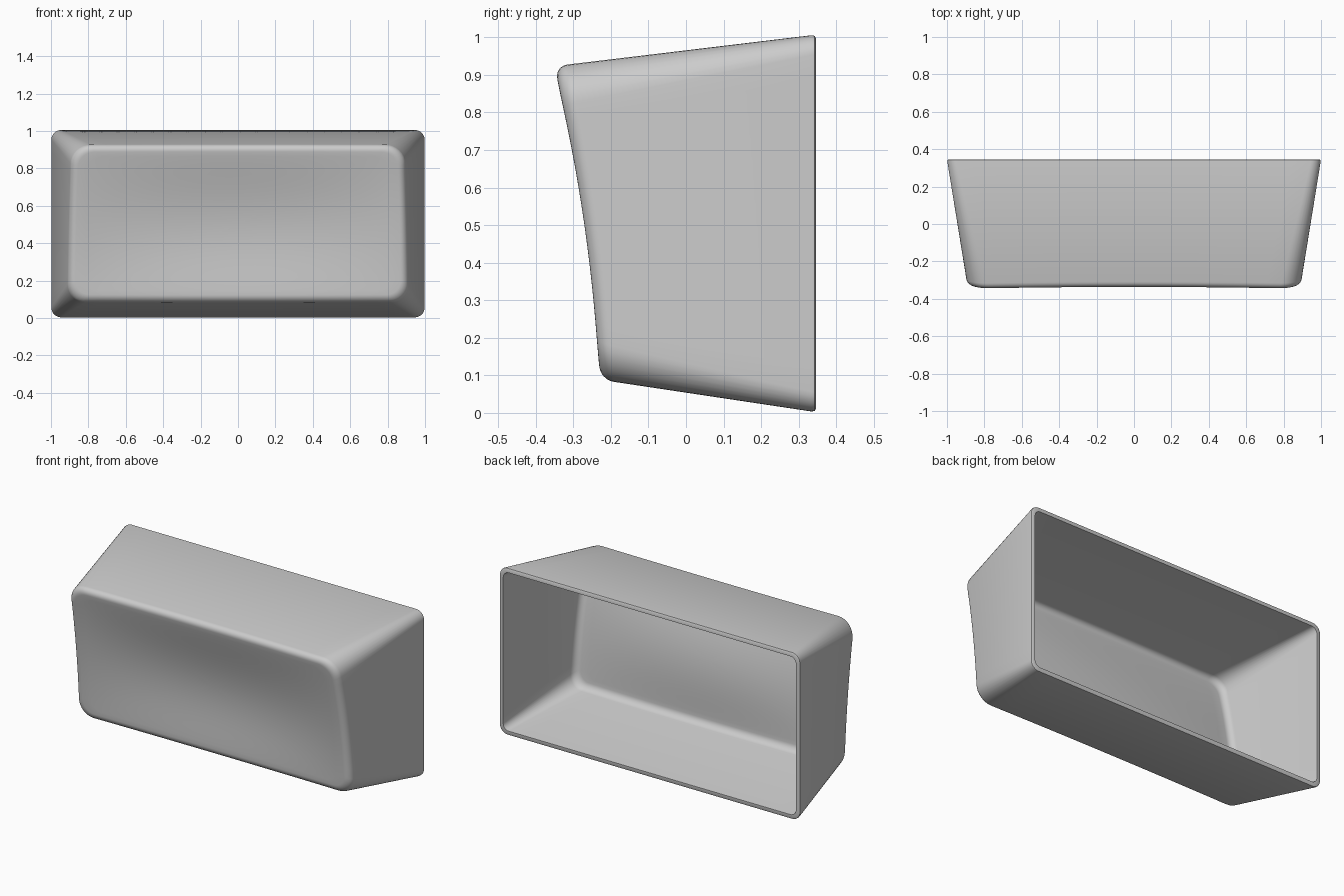
import bpy, bmesh, math

if "Cube" in bpy.data.objects:
    bpy.data.objects.remove(bpy.data.objects["Cube"])

BACK = 0.346      # y of the open rim
WALL = 0.027      # shell thickness
FILLET = 0.036    # rounding of the front edge


def dish(x, z):
    """y of the sloped front face, scooped deeper towards its middle"""
    v = (z - 0.5) / 0.42
    bowl = max(0, 1 - v * v) ** 2 * max(0, 1 - (x / 0.88) ** 2)
    return (-0.291 - 0.061 * v + 0.019 * (1 - v * v)
            + 0.009 * (1 - (x / 0.88) ** 2) + 0.032 * bowl)


def outline(y, inset):
    """size of the tapered body at depth y"""
    d = BACK - y
    hw = 1 - 0.162 * d - inset
    lo = 0.002 + 0.150 * d + inset
    hi = 1.007 - 0.12 * d - inset
    return hw, lo, hi, max(0.02, 0.052 + 0.08 * d - inset * 0.6)


def rect_point(side, u, arc, y, inset):
    """point on the rounded rectangle: straight sides and corner arcs"""
    hw, lo, hi, r = outline(y, inset)
    corners = [(hw - r, lo + r), (hw - r, hi - r), (-hw + r, hi - r), (-hw + r, lo + r)]
    cx, cz = corners[side]
    if arc:
        a = math.pi / 2 * (side - 1 + u)
        return cx + r * math.cos(a), cz + r * math.sin(a)
    nx, nz = corners[(side + 1) % 4]
    a = math.pi / 2 * side
    return (cx + (nx - cx) * u + r * math.cos(a),
            cz + (nz - cz) * u + r * math.sin(a))


PARAMS = []
for s in range(4):
    PARAMS += [(s, i / 8, True) for i in range(8)]
    n = 20 if s % 2 else 14
    PARAMS += [(s, i / n, False) for i in range(n)]


def flat_ring(y, inset):
    return [(x, y, z) for x, z in (rect_point(*p, y, inset) for p in PARAMS)]


def front_ring(depth, inset):
    """ring that follows the scooped face at a given depth behind it"""
    ring = []
    for p in PARAMS:
        y = -0.28
        for _ in range(6):
            x, z = rect_point(*p, y, inset)
            y = dish(x, z) + depth
        ring.append((x, y, z))
    return ring


def skin(off):
    """rings from the middle of the front face out to the start of the wall"""
    rings = []
    for i in range(7):
        a = math.pi / 2 * (1 - i / 6)
        rings.append(front_ring(off + FILLET * (1 - math.sin(a)),
                                off + FILLET * (1 - math.cos(a))))
    edge = rings[0]
    cap = []
    for k in range(1, 16):
        s = k / 16
        pts = [(x * s, 0.5 + (z - 0.5) * s) for x, _, z in edge]
        cap.append([(x, dish(x, z) + off, z) for x, z in pts])
    return cap + rings


# Hollow shell: outer skin, rounded rim, inner skin
outer, inner = skin(0), skin(WALL)
rim = [flat_ring(BACK - 0.012, 0), flat_ring(BACK - 0.0035, 0.0025),
       flat_ring(BACK, 0.009), flat_ring(BACK, WALL)]
rings = outer + rim + inner[::-1]

bm = bmesh.new()
loops = [[bm.verts.new(p) for p in ring] for ring in rings]
N = len(PARAMS)
for a, b in zip(loops, loops[1:]):
    for i in range(N):
        j = (i + 1) % N
        bm.faces.new((a[i], a[j], b[j], b[i]))
for loop, off in ((loops[0], 0), (loops[-1], WALL)):
    c = bm.verts.new((0, dish(0, 0.5) + off, 0.5))
    for i in range(N):
        bm.faces.new((loop[i], loop[(i + 1) % N], c))
bmesh.ops.recalc_face_normals(bm, faces=bm.faces)

mesh = bpy.data.meshes.new("hollow_cap_shell")
bm.to_mesh(mesh)
bm.free()
shell = bpy.data.objects.new("hollow_cap_shell", mesh)
bpy.context.collection.objects.link(shell)
bpy.context.view_layer.objects.active = shell
shell.select_set(True)
bpy.ops.object.shade_smooth_by_angle(angle=math.radians(50))
